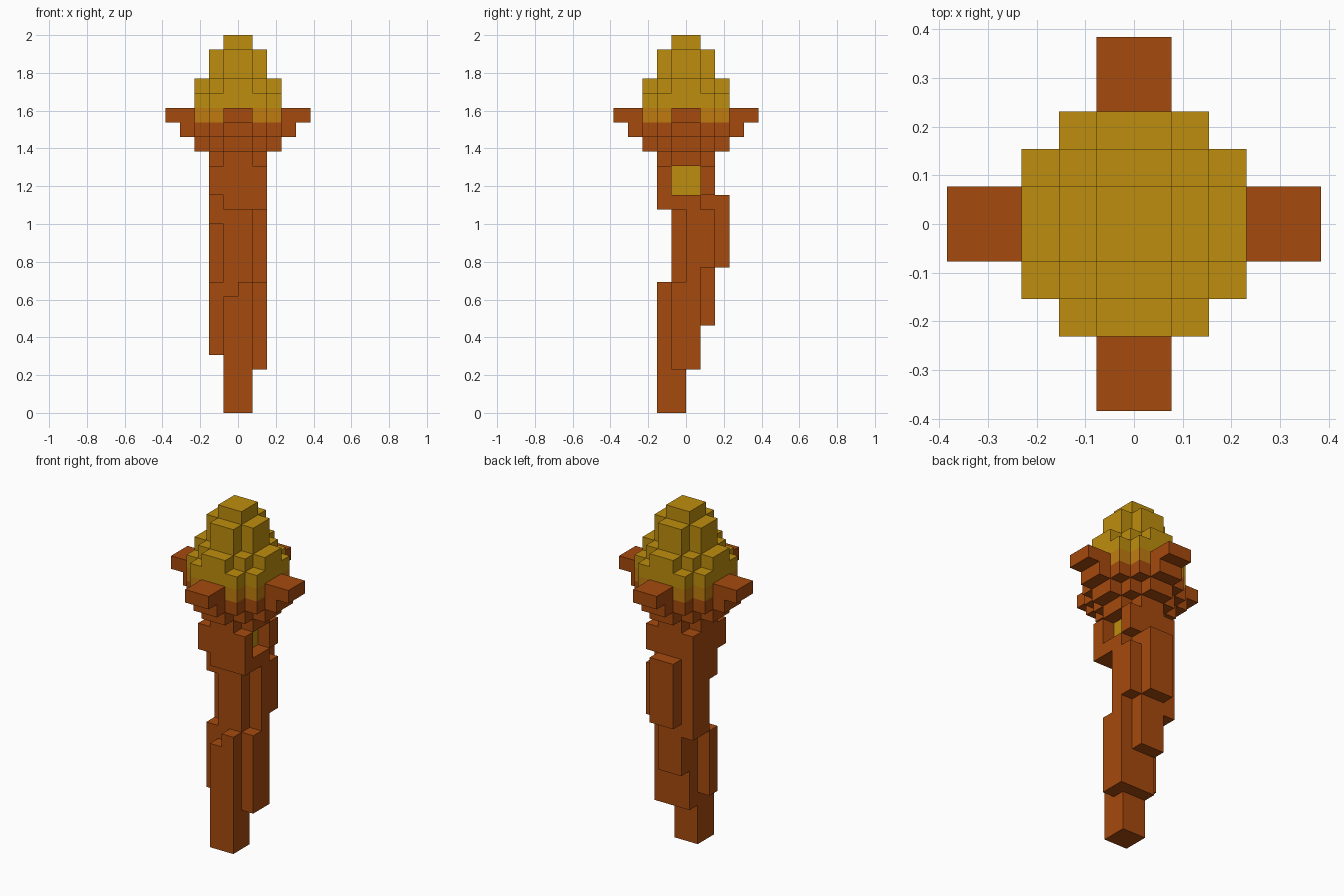
import bpy, bmesh, math
from mathutils import Vector

cube = bpy.data.objects.get("Cube")
if cube:
    bpy.data.objects.remove(cube, do_unlink=True)

U = 2 / 26  # size of one block


def material(name, color):
    m = bpy.data.materials.new(name)
    m.use_nodes = True
    m.diffuse_color = (*color, 1)
    m.node_tree.nodes["Principled BSDF"].inputs["Base Color"].default_value = (*color, 1)
    return m


wood = material("burnt orange wood", (0.381, 0.068, 0.0044))
gold = material("golden flame", (0.515, 0.27, 0.0044))
amber = material("amber glow", (0.53, 0.20, 0.005))

cells = {}  # block position -> part name


def box(part, x0, x1, y0, y1, z0, z1):
    for x in range(x0, x1):
        for y in range(y0, y1):
            for z in range(z0, z1):
                cells[x, y, z] = part


def plus(part, long, short, z0, z1):
    box(part, -long, long, -short, short, z0, z1)
    box(part, -short, short, -long, long, z0, z1)


# Lower handle: stepped, leaning shaft
box("lower_handle", -1, 1, -2, 0, 0, 8)
box("lower_handle", 0, 1, -2, 0, 8, 9)
box("lower_handle", -1, 1, -1, 1, 3, 9)
box("lower_handle", 1, 2, -1, 1, 3, 9)
box("lower_handle", -2, -1, -1, 0, 4, 9)
box("lower_handle", -1, 1, 1, 2, 6, 9)

# Middle handle: core, side strips and back slab
box("middle_handle", -1, 1, -1, 2, 9, 14)
box("middle_handle", 1, 2, 0, 1, 9, 14)
box("middle_handle", 1, 2, 1, 2, 10, 14)
box("middle_handle", -2, -1, 0, 2, 9, 15)
box("middle_handle", -2, -1, -1, 0, 13, 15)
box("middle_handle", -1, 1, 2, 3, 10, 15)

# Upper handle: collar with a window on the left side
box("upper_handle", -1, 2, -2, 1, 14, 15)
box("upper_handle", -1, 1, 1, 2, 14, 15)
box("upper_handle", -2, 2, -2, 2, 15, 17)
plus("upper_handle", 2, 1, 17, 18)
for x in (0, 1):
    for y in (-1, 0):
        for z in (15, 16):
            if x:
                del cells[x, y, z]
            else:
                cells[x, y, z] = "window_core"

# Cup with four stepped prongs
box("cup", -2, 2, -2, 2, 18, 19)
plus("cup", 3, 1, 18, 19)
plus("cup", 3, 2, 19, 20)
plus("cup", 4, 1, 19, 20)
plus("prongs", 5, 1, 20, 21)

# Flame
plus("flame", 3, 2, 20, 22)
box("flame", -2, 2, -2, 2, 22, 23)
plus("flame", 3, 1, 22, 23)
plus("flame", 2, 1, 23, 25)
box("flame", -1, 1, -1, 1, 25, 26)


def build(part, mats):
    """Make the outer skin of one part, without hidden inner faces."""
    bm = bmesh.new()
    for cell, name in cells.items():
        if name != part:
            continue
        center = Vector(cell) + Vector((0.5, 0.5, 0.5))
        for axis in range(3):
            for sign in (-1, 1):
                n = Vector((0, 0, 0))
                n[axis] = sign
                if tuple(int(c + d) for c, d in zip(cell, n)) in cells:
                    continue
                a = Vector((0, 0, 0))
                a[(axis + 1) % 3] = 0.5
                b = n.cross(a)
                corners = (-a - b, a - b, a + b, b - a)
                face = bm.faces.new([bm.verts.new((center + n / 2 + c) * U) for c in corners])
                # Glowing band at the foot of the flame
                face.material_index = int(len(mats) > 1 and center.z < 21 and axis != 2)
    bmesh.ops.remove_doubles(bm, verts=bm.verts, dist=U / 100)
    bmesh.ops.dissolve_limit(bm, angle_limit=math.radians(1), verts=bm.verts,
                             edges=bm.edges, delimit={"MATERIAL"})
    mesh = bpy.data.meshes.new(part)
    bm.to_mesh(mesh)
    bm.free()
    for m in mats:
        mesh.materials.append(m)
    bpy.context.collection.objects.link(bpy.data.objects.new(part, mesh))


for part in ("lower_handle", "middle_handle", "upper_handle", "cup", "prongs"):
    build(part, [wood])
build("window_core", [gold])
build("flame", [gold, amber])
